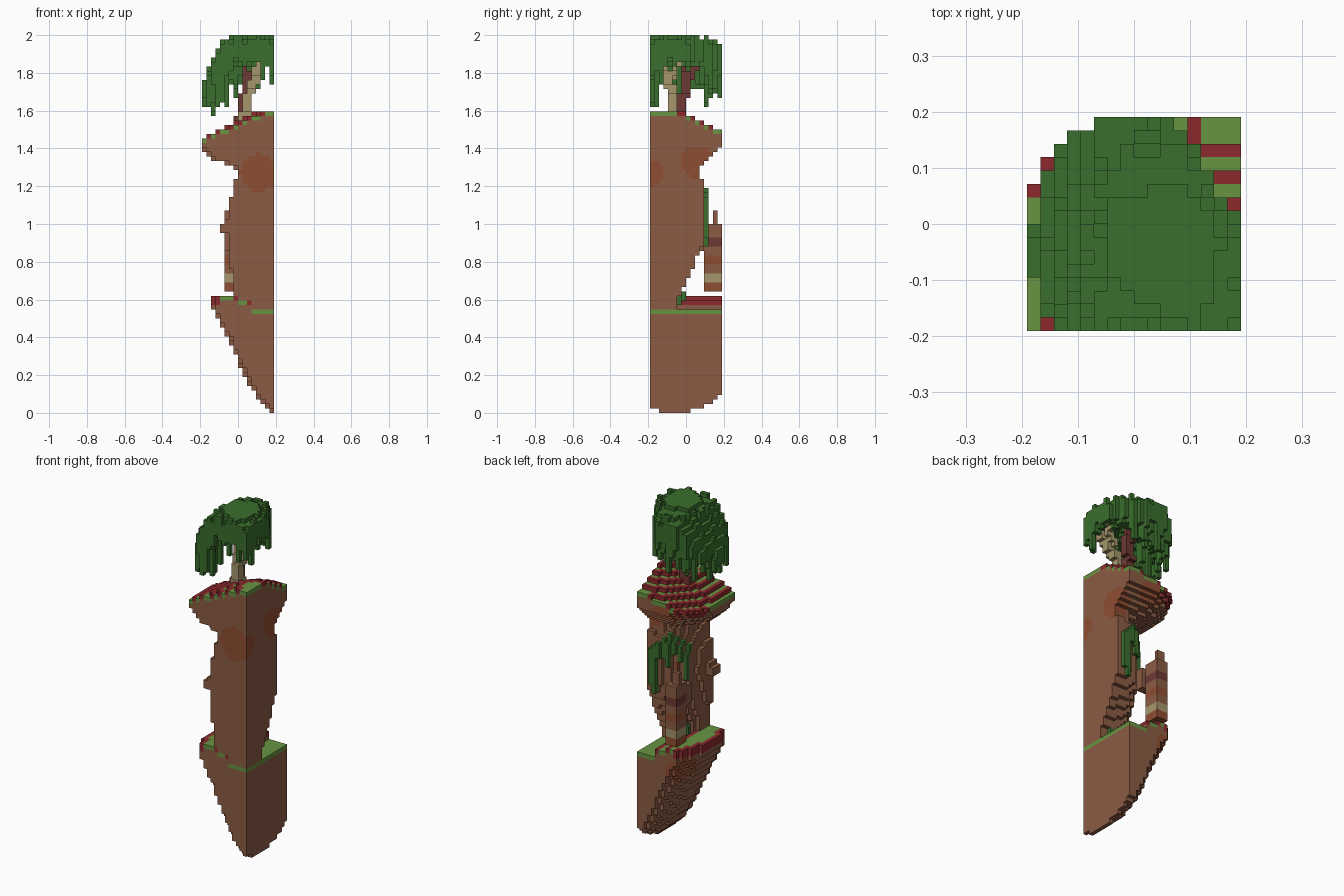
import bpy, bmesh, random
from math import hypot
from mathutils import Vector

random.seed(7)
cube = bpy.data.objects.get("Cube")
if cube:
    bpy.data.objects.remove(cube, do_unlink=True)

V = 1 / 42            # block size
NX, NZ = 16, 84       # blocks across and up

COLOURS = {
    "rock_brown": (.262, .107, .058), "rock_orange": (.275, .076, .032),
    "red_soil": (.262, .023, .027), "grass": (.138, .296, .054),
    "leaf_green": (.042, .156, .026), "pale_wood": (.376, .305, .15),
    "dark_wood": (.156, .04, .034),
}
MATS = {}
for name, rgb in COLOURS.items():
    m = bpy.data.materials.new(name)
    m.use_nodes = True
    m.diffuse_color = (*rgb, 1)
    m.node_tree.nodes["Principled BSDF"].inputs["Base Color"].default_value = (*rgb, 1)
    MATS[name] = m

parts = {}            # part name -> {cell: colour}
filled = set()


def cell(x, y, z):
    return int((x / V + NX / 2) // 1), int((y / V + NX / 2) // 1), int(z / V // 1)


def centre(i, j, k):
    return (i + .5 - NX / 2) * V, (j + .5 - NX / 2) * V, (k + .5) * V


def put(part, c, colour):
    if c not in filled and 0 <= c[0] < NX and 0 <= c[1] < NX and 0 <= c[2] < NZ:
        filled.add(c)
        parts.setdefault(part, {})[c] = colour


def lerp_profile(profile, z):
    for (z0, a0, b0), (z1, a1, b1) in zip(profile, profile[1:]):
        if z <= z1:
            t = max(0, (z - z0) / (z1 - z0))
            return a0 + (a1 - a0) * t, b0 + (b1 - b0) * t
    return profile[-1][1:]


PATCHES = [((.11, -.19, 1.27), .1), ((.19, .06, 1.33), .085),
           ((0, .17, 1.4), .09), ((-.06, .12, .48), .09), ((.0, .08, 1.05), .06)]


def rock(p):
    near = any((Vector(p) - Vector(c)).length < r for c, r in PATCHES)
    return "rock_orange" if near else "rock_brown"


def stack(part, profile, cx, cy, top, n=2.0):
    """Fill a rock whose half-oval layers follow (z, x radius, y radius), under a height rule."""
    for i in range(NX):
        for j in range(NX):
            for k in range(NZ):
                x, y, z = centre(i, j, k)
                if z < profile[0][0] or z > top(x, y):
                    continue
                rx, ry = lerp_profile(profile, z)
                if y < cy:
                    ry = max(rx, ry)
                if (max(0, cx - x) / rx) ** n + (abs(y - cy) / ry) ** n <= 1:
                    put(part, (i, j, k), rock((x, y, z)))


def turf(part, soil_depth):
    """Grass on flat tops, red soil along step edges."""
    cells = parts[part]
    tops = {}
    for i, j, k in cells:
        tops[i, j] = max(k, tops.get((i, j), 0))
    for (i, j), k in tops.items():
        around = [(i + a, j + b) for a in (-1, 0, 1) for b in (-1, 0, 1)
                  if 0 <= i + a < NX and 0 <= j + b < NX]
        drop = min(tops.get(q, -1) for q in around)
        cells[i, j, k] = "red_soil" if drop < k else "grass"
        if drop < 0:
            for d in range(soil_depth):
                if (i, j, k - d) in cells:
                    cells[i, j, k - d] = "red_soil"


# Lower island with a gently lowered corner
stack("lower_island",
      [(0, .025, .06), (.04, .06, .16), (.1, .1, .25), (.2, .16, .28), (.3, .2, .3),
       (.4, .25, .32), (.5, .3, .36), (.56, .33, .4), (.64, .33, .4)],
      .19, -.05, lambda x, y: .622 if x < 0 else .598 if x < .07 else .555)
turf("lower_island", 2)

# Main rock column
stack("rock_column",
      [(.5, .22, .12), (.63, .22, .16), (.7, .22, .19), (.8, .23, .24), (.9, .23, .28),
       (1.0, .24, .285), (1.1, .235, .285), (1.2, .21, .285), (1.28, .19, .26), (1.36, .19, .26)],
      .19, -.19, lambda x, y: 1.36, 2.6)

# Overhanging plateau with terraces
stack("plateau",
      [(1.29, .12, .1), (1.32, .2, .14), (1.35, .27, .18), (1.38, .3, .21),
       (1.42, .325, .25), (1.46, .325, .29), (1.62, .325, .3)],
      .12, -.05, lambda x, y: min(1.6, 1.625 - .47 * hypot(x - .17, y + .1)), 2.2)
turf("plateau", 2)

# Banded rear pillar, bands listed from the foot upward
BANDS = ["rock_orange"] * 2 + ["pale_wood"] * 2 + ["rock_brown"] * 2 + ["rock_orange"] * 2 \
    + ["rock_brown"] * 2 + ["dark_wood"] * 2 + ["rock_brown"] * 6
K0 = cell(0, 0, .645)[2]
for s, colour in enumerate(BANDS):
    for i in range(5, 8):
        for j in range(12, 16):
            if s < 15 or (j == 14 and i < 7):
                put("rear_pillar", (i, j, K0 + s), colour)
for s in range(9, 14):            # bridge from pillar to column
    for i in range(5, 9):
        for j in range(10, 12):
            put("pillar_bridge", (i, j, K0 + s), "rock_brown")

# Small side outcrop
for i in range(4, 7):
    for j in range(0, 3):
        for k in range(40, 43):
            if i > 4 or k < 42:
                put("side_outcrop", (i, j, k), "rock_brown")

# Vines hanging on the back of the column
for i in range(7, 15):
    arch = abs(i - 10)
    top = 1.25 - .025 * arch
    bottom = (.9 if arch > 2 else 1.08) + random.uniform(-.02, .08)
    for k in range(cell(0, 0, bottom)[2], cell(0, 0, top)[2]):
        j = max([c[1] for c in parts["rock_column"] if c[0] == i and c[2] == k], default=10) + 1
        put("vines", (i, j, k), "leaf_green")

# Little bush at the foot of the column
for i, j, h in [(8, 6, 3), (9, 6, 2), (9, 7, 2), (13, 6, 3), (12, 6, 2)]:
    for k in range(24, 25 + h):
        put("foot_bush", (i, j, k), "leaf_green")


def limb(part, colour, points, wide):
    """Blocks along a bent path."""
    pts = [Vector(p) for p in points]
    for a, b in zip(pts, pts[1:]):
        for s in range(41):
            i, j, k = cell(*a.lerp(b, s / 40))
            for di in range(wide):
                for dj in range(wide):
                    put(part, (i + di, j + dj, k), colour)


# Two twisted trunks and their branches
limb("pale_trunk", "pale_wood", [(.01, -.06, 1.5), (.04, -.08, 1.67), (.07, -.1, 1.75)], 2)
limb("pale_branch", "pale_wood", [(.06, -.1, 1.73), (.09, -.12, 1.8), (.11, -.12, 1.9)], 2)
limb("pale_twig", "pale_wood", [(.07, -.08, 1.75), (.15, -.035, 1.88)], 1)
limb("dark_trunk", "dark_wood", [(-.02, -.04, 1.5), (.02, -.03, 1.62), (.03, -.01, 1.8)], 2)
limb("dark_branch", "dark_wood", [(.03, 0, 1.74), (.03, .05, 1.82), (.04, .08, 1.88)], 1)
limb("dark_tip", "dark_wood", [(.035, -.01, 1.8), (.035, -.01, 1.97)], 1)

# Drooping canopy: dome top, strands growing longer toward the low side
for i in range(NX):
    for j in range(NX):
        x, y, _ = centre(i, j, 0)
        e = (abs(x - .05) / .23) ** 2.5 + (abs(y + .04) / .24) ** 2.5
        if e > 1 or x + .6 * y > .19:
            continue
        top = 2.01 - .18 * max(0, (-x - .03) / .14) ** 2 - .05 * e - random.uniform(0, .035)
        if e < .12:
            top = 2
        bottom = 1.87 - random.uniform(0, .04)
        if e > .3:
            reach = .1 + .17 * min(1, (.19 - x) / .3)
            bottom = 1.84 - random.random() ** 1.3 * reach
        bottom = min(bottom, top - .08)
        for k in range(round(bottom / V), min(NZ, round(top / V))):
            put("canopy", (i, j, k), "leaf_green")


def build(part, cells):
    """Turn blocks into outer faces, merging flat areas of one colour."""
    bm = bmesh.new()
    names = sorted(set(cells.values()))
    verts = {}

    def vert(p):
        if p not in verts:
            verts[p] = bm.verts.new(((p[0] - NX / 2) * V, (p[1] - NX / 2) * V, p[2] * V))
        return verts[p]

    for c, colour in cells.items():
        for a in range(3):
            for side in (0, 1):
                n = list(c)
                n[a] += 2 * side - 1
                if tuple(n) in filled:
                    continue
                loop = []
                for u, w in ((0, 0), (1, 0), (1, 1), (0, 1)):
                    p = list(c)
                    p[a] += side
                    p[(a + 1) % 3] += u
                    p[(a + 2) % 3] += w
                    loop.append(vert(tuple(p)))
                f = bm.faces.new(loop if side else loop[::-1])
                f.material_index = names.index(colour)
    bmesh.ops.dissolve_limit(bm, angle_limit=.01, verts=bm.verts, edges=bm.edges,
                             delimit={'MATERIAL'})
    me = bpy.data.meshes.new(part)
    bm.to_mesh(me)
    bm.free()
    for name in names:
        me.materials.append(MATS[name])
    bpy.context.collection.objects.link(bpy.data.objects.new(part, me))


for part, cells in parts.items():
    build(part, cells)
